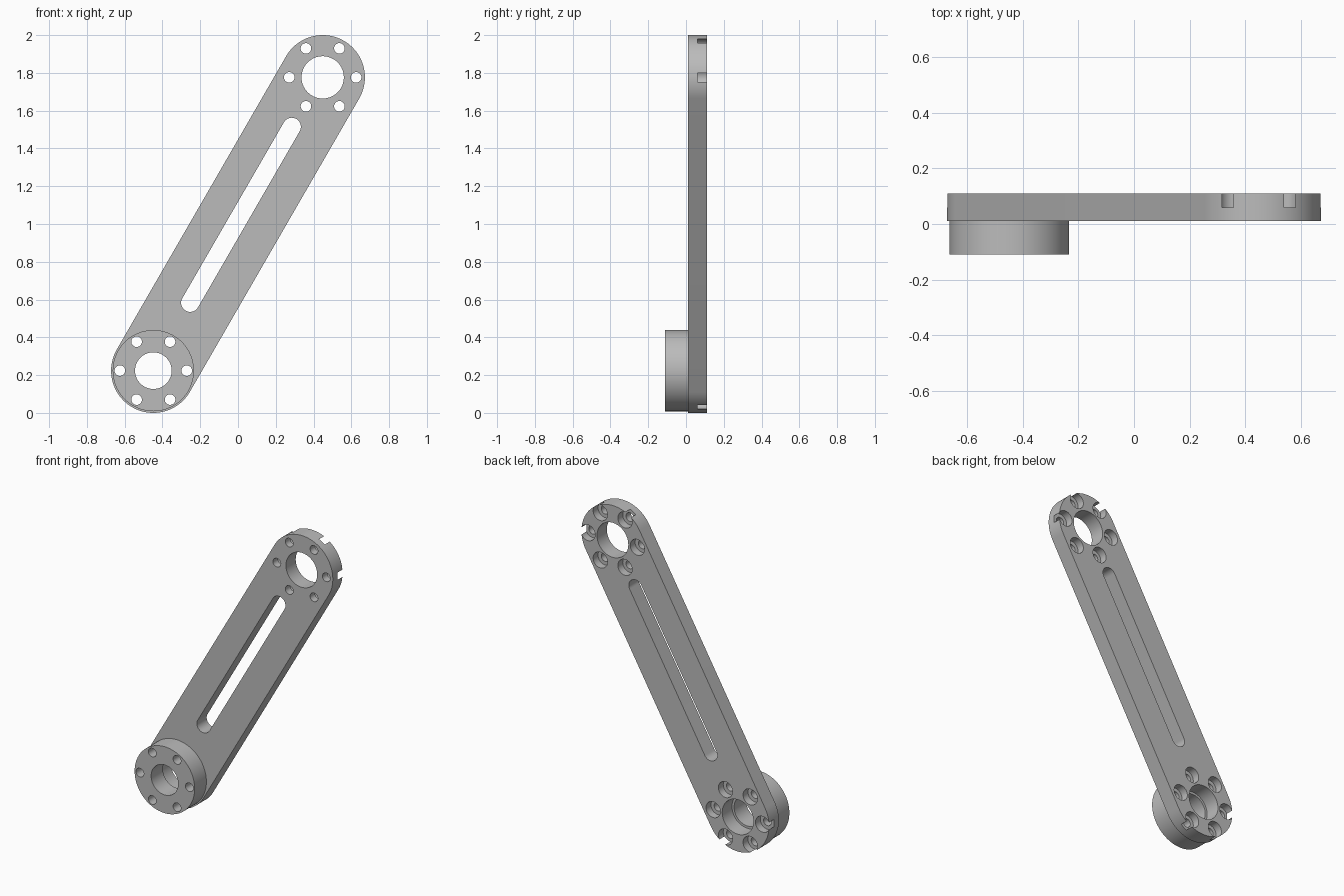
import bpy, bmesh
from math import sin, cos, pi, radians
from mathutils import Vector

cube = bpy.data.objects.get("Cube")
if cube:
    bpy.data.objects.remove(cube, do_unlink=True)

# Main dimensions
TILT = radians(60)
HALF = 0.8965                       # half distance between the two pivots
ARM_R, HUB_R = 0.2236, 0.215
ARM_BORE, HUB_BORE = 0.112, 0.097
BOLT_CIRCLE, BOLT_R, SINK_R = 0.177, 0.028, 0.0512
FRONT, FACE, SINK, BACK = -0.11, 0.01, 0.06, 0.11
OVER = 0.05                         # cutter overshoot
along = Vector((cos(TILT), sin(TILT)))
across = Vector((sin(TILT), -cos(TILT)))
middle = Vector((0, 1))
low, high = middle - along * HALF, middle + along * HALF

grey = bpy.data.materials.new("machined grey")
grey.use_nodes = True
colour = (0.5, 0.5, 0.5, 1)
grey.diffuse_color = colour
grey.node_tree.nodes["Principled BSDF"].inputs["Base Color"].default_value = colour


def stadium(a, b, r, n=48):
    """Outline of a rounded bar from a to b, tilted like the arm."""
    pts = []
    for centre, start in ((b, TILT - pi / 2), (a, TILT + pi / 2)):
        for i in range(n + 1):
            t = start + pi * i / n
            pts.append(centre + r * Vector((cos(t), sin(t))))
    return pts


def circle(c, r, n=64):
    return [c + r * Vector((cos(2 * pi * i / n), sin(2 * pi * i / n))) for i in range(n)]


def bolts(c, r):
    return [circle(c + BOLT_CIRCLE * Vector((cos(k * pi / 3), sin(k * pi / 3))), r, 32)
            for k in range(6)]


def solid(name, outlines, y0, y1):
    """Extrude x-z outlines from y0 to y1."""
    bm = bmesh.new()
    for pts in outlines:
        face = bm.faces.new([bm.verts.new((p.x, y0, p.y)) for p in pts])
        moved = bmesh.ops.extrude_face_region(bm, geom=[face], use_keep_orig=True)
        verts = [g for g in moved["geom"] if isinstance(g, bmesh.types.BMVert)]
        bmesh.ops.translate(bm, verts=verts, vec=(0, y1 - y0, 0))
    bmesh.ops.recalc_face_normals(bm, faces=bm.faces)
    mesh = bpy.data.meshes.new(name)
    bm.to_mesh(mesh)
    bm.free()
    mesh.materials.append(grey)
    obj = bpy.data.objects.new(name, mesh)
    bpy.context.collection.objects.link(obj)
    return obj


def cut(obj, outlines, y0, y1):
    cutter = solid("cutter", outlines, y0, y1)
    cutter.hide_render = True
    mod = obj.modifiers.new("cut", "BOOLEAN")
    mod.operation, mod.solver, mod.object = "DIFFERENCE", "EXACT", cutter
    bpy.ops.object.select_all(action="DESELECT")
    bpy.context.view_layer.objects.active = obj
    obj.select_set(True)
    bpy.ops.object.modifier_apply(modifier=mod.name)
    bpy.data.objects.remove(cutter, do_unlink=True)


def finish(obj):
    bpy.ops.object.select_all(action="DESELECT")
    bpy.context.view_layer.objects.active = obj
    obj.select_set(True)
    bpy.ops.object.shade_smooth_by_angle(angle=radians(30))


# Arm plate: slot, bores and bolt holes go through, sinks enter from the back
arm = solid("arm_plate", [stadium(low, high, ARM_R)], FACE, BACK)
offset = middle - across * 0.0107
slot = stadium(offset - along * 0.488, offset + along * 0.588, 0.048, 24)
through = [slot]
for c in (low, high):
    through += [circle(c, ARM_BORE)] + bolts(c, BOLT_R)
cut(arm, through, FACE - OVER, BACK + OVER)
cut(arm, bolts(low, SINK_R) + bolts(high, SINK_R), SINK, BACK + OVER)
finish(arm)

# Raised hub on the front of the lower end
hub = solid("lower_hub", [circle(low, HUB_R, 96)], FRONT, FACE)
cut(hub, [circle(low, HUB_BORE)] + bolts(low, BOLT_R), FRONT - OVER, FACE + OVER)
finish(hub)
